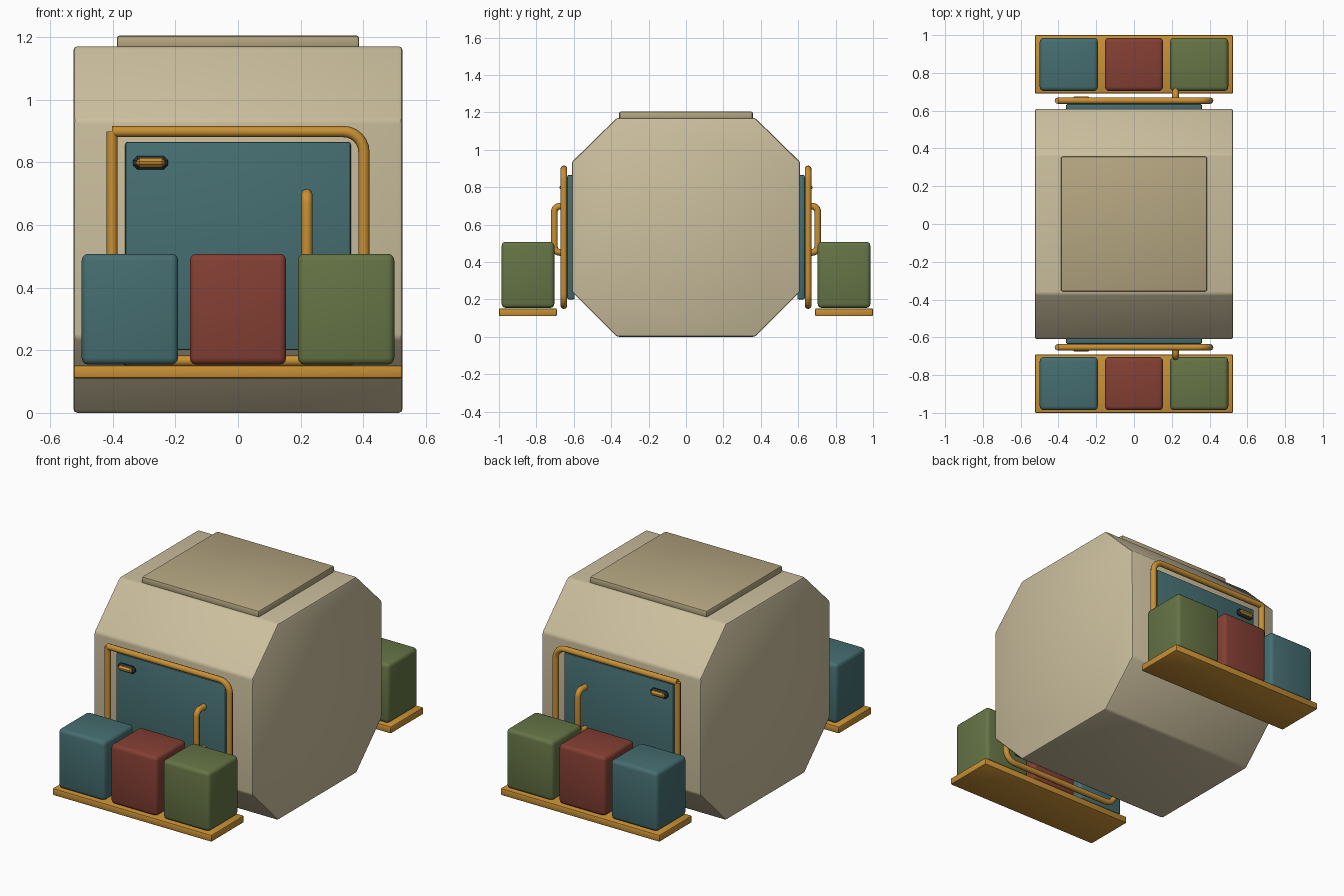
import bpy, bmesh
from math import sin, cos, pi, radians
from mathutils import Vector

if "Cube" in bpy.data.objects:
    bpy.data.objects.remove(bpy.data.objects["Cube"])


def material(name, rgb):
    m = bpy.data.materials.new(name)
    m.diffuse_color = (*rgb, 1)
    m.use_nodes = True
    m.node_tree.nodes["Principled BSDF"].inputs["Base Color"].default_value = m.diffuse_color
    return m


TAN = material("tan", (0.60, 0.52, 0.34))
ROOF = material("dark_tan", (0.46, 0.38, 0.22))
TEAL = material("teal", (0.06, 0.155, 0.165))
RED = material("red", (0.23, 0.05, 0.034))
GREEN = material("green", (0.13, 0.175, 0.06))
ORANGE = material("orange", (0.58, 0.28, 0.035))
DARK = material("dark", (0.03, 0.035, 0.045))


def mirror_y(ob):
    ob.modifiers.new("mirror", 'MIRROR').use_axis = (False, True, False)


def finish(name, bm, mat, bevel, segments, mirrored):
    bmesh.ops.recalc_face_normals(bm, faces=bm.faces)
    bmesh.ops.bevel(bm, geom=bm.edges[:], offset=bevel, segments=segments,
                    profile=0.5, affect='EDGES')
    me = bpy.data.meshes.new(name)
    bm.to_mesh(me)
    bm.free()
    me.materials.append(mat)
    ob = bpy.data.objects.new(name, me)
    bpy.context.collection.objects.link(ob)
    bpy.ops.object.select_all(action='DESELECT')
    ob.select_set(True)
    bpy.context.view_layer.objects.active = ob
    bpy.ops.object.shade_smooth_by_angle(angle=radians(30))
    if mirrored:
        mirror_y(ob)


def box(name, x, y, z, mat, bevel=0.01, segments=2, mirrored=True):
    """Bevelled box from (min, max) ranges."""
    bm = bmesh.new()
    bmesh.ops.create_cube(bm, size=1)
    for v in bm.verts:
        v.co = [r[0] if c < 0 else r[1] for c, r in zip(v.co, (x, y, z))]
    finish(name, bm, mat, bevel, segments, mirrored)


def tube(name, corners, radius, bend, mat):
    """Round tube through corner points, with rounded inner corners."""
    pts = [Vector(c) for c in corners]
    path = [pts[0]]
    for a, b, c in zip(pts, pts[1:], pts[2:]):
        u, w = (a - b).normalized(), (c - b).normalized()
        centre = b + (u + w) * bend
        for i in range(7):
            t = i / 6 * pi / 2
            path.append(centre - w * bend * cos(t) - u * bend * sin(t))
    path.append(pts[-1])
    cu = bpy.data.curves.new(name, 'CURVE')
    cu.dimensions = '3D'
    cu.bevel_depth = radius
    cu.bevel_resolution = 2
    cu.use_fill_caps = True
    sp = cu.splines.new('POLY')
    sp.points.add(len(path) - 1)
    for p, co in zip(sp.points, path):
        p.co = (*co, 1)
    cu.materials.append(mat)
    ob = bpy.data.objects.new(name, cu)
    bpy.context.collection.objects.link(ob)
    mirror_y(ob)


# Octagonal cabin body, extruded along x
profile = [(-0.37, 0), (0.37, 0), (0.61, 0.24), (0.61, 0.935),
           (0.37, 1.17), (-0.37, 1.17), (-0.61, 0.935), (-0.61, 0.24)]
bm = bmesh.new()
face = bm.faces.new([bm.verts.new((-0.525, y, z)) for y, z in profile])
ext = bmesh.ops.extrude_face_region(bm, geom=[face])
bmesh.ops.translate(bm, vec=(1.05, 0, 0),
                    verts=[g for g in ext["geom"] if isinstance(g, bmesh.types.BMVert)])
finish("cabin_body", bm, TAN, 0.012, 2, False)

# Roof panel
box("roof_panel", (-0.387, 0.387), (-0.357, 0.357), (1.16, 1.205), ROOF, 0.01, 2, False)

# Doors with latch, surround and grab handle (front, mirrored to back)
box("door", (-0.36, 0.36), (-0.635, -0.595), (0.20, 0.865), TEAL, 0.008)
box("latch_plate", (-0.335, -0.223), (-0.665, -0.63), (0.777, 0.82), DARK, 0.014, 1)
box("latch_handle", (-0.325, -0.233), (-0.676, -0.64), (0.784, 0.813), ORANGE, 0.01, 1)
tube("door_surround", [(-0.402, -0.653, 0.898), (0.402, -0.653, 0.898),
                       (0.402, -0.653, 0.166), (-0.402, -0.653, 0.166),
                       (-0.402, -0.653, 0.898)], 0.018, 0.065, ORANGE)
tube("grab_handle", [(0.22, -0.62, 0.698), (0.22, -0.704, 0.698),
                     (0.22, -0.704, 0.451), (0.22, -0.62, 0.451)], 0.018, 0.03, ORANGE)

# Cargo shelves and crates
box("cargo_shelf", (-0.525, 0.525), (-1.0, -0.69), (0.11, 0.152), ORANGE, 0.008)
for name, cx, mat in (("left_crate", -0.345, TEAL), ("middle_crate", 0, RED),
                      ("right_crate", 0.345, GREEN)):
    box(name, (cx - 0.154, cx + 0.154), (-0.986, -0.704), (0.154, 0.508), mat, 0.022, 3)
